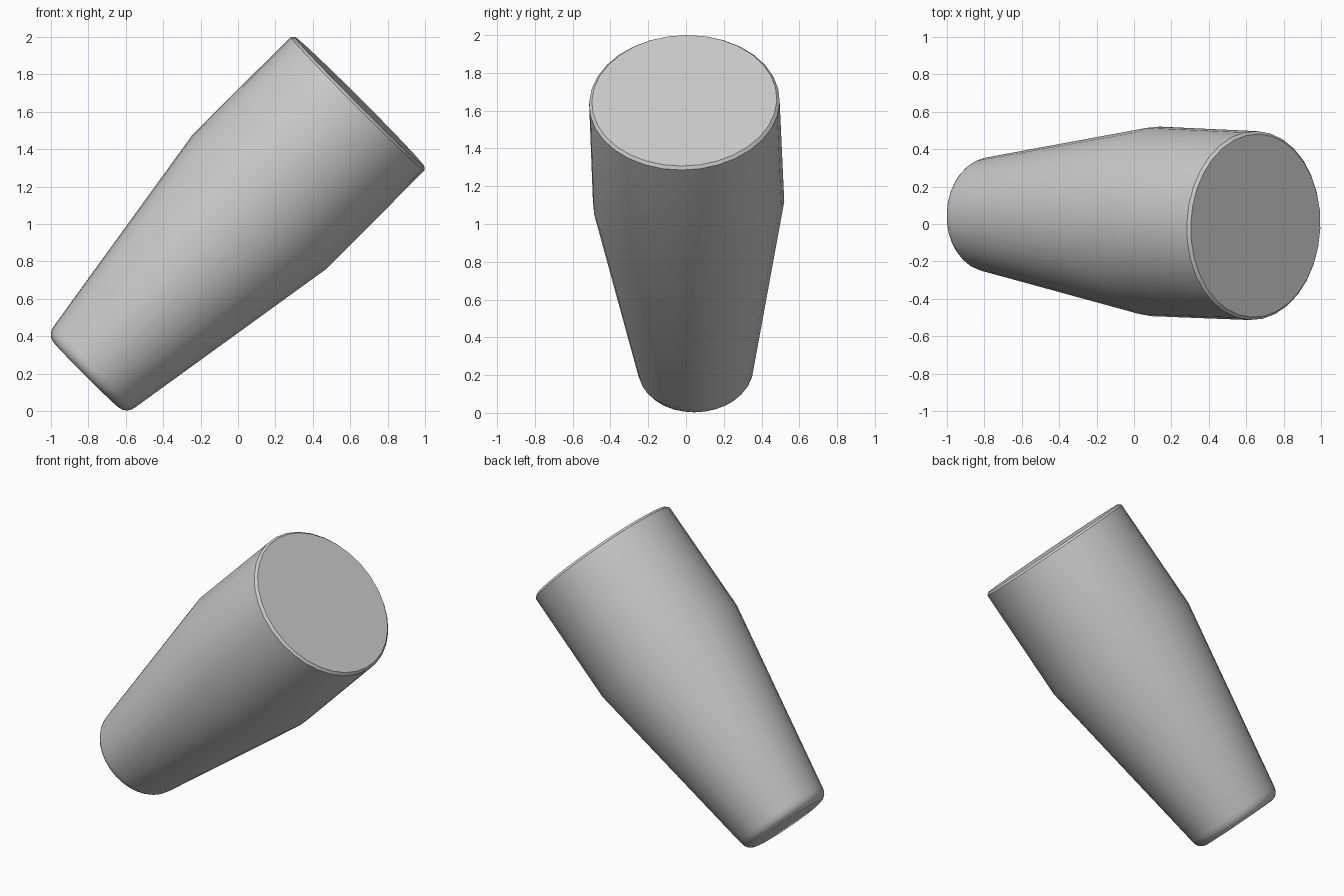
import bpy, bmesh, math
from mathutils import Vector

cube = bpy.data.objects.get("Cube")
if cube:
    bpy.data.objects.remove(cube, do_unlink=True)

SIDES = 32

# Single grey material
grey = bpy.data.materials.new("light_grey")
grey.use_nodes = True
colour = (0.6, 0.6, 0.6, 1)
grey.diffuse_color = colour
grey.node_tree.nodes["Principled BSDF"].inputs["Base Color"].default_value = colour

# Half profile (radius, height along the axis): rounded base, taper, straight top, small chamfer
profile = [(0.25, 0.0), (0.272, 0.006), (0.29, 0.02), (0.302, 0.04), (0.308, 0.065),
           (0.507, 1.31), (0.505, 2.05), (0.49, 2.065)]

bm = bmesh.new()
rings = []
for radius, height in profile:
    angles = [2 * math.pi * i / SIDES for i in range(SIDES)]
    rings.append([bm.verts.new((radius * math.cos(a), radius * math.sin(a), height)) for a in angles])

# Walls between neighbouring rings
for low, high in zip(rings, rings[1:]):
    for i in range(SIDES):
        j = (i + 1) % SIDES
        bm.faces.new((low[i], low[j], high[j], high[i]))

# Flat end caps
bm.faces.new(rings[0][::-1])
bm.faces.new(rings[-1])

mesh = bpy.data.meshes.new("tapered_body")
bm.to_mesh(mesh)
bm.free()
mesh.materials.append(grey)

# Lean the axis over towards +x, very slightly towards the front
body = bpy.data.objects.new("tapered_body", mesh)
bpy.context.collection.objects.link(body)
body.rotation_euler = Vector((0.707, -0.03, 0.707)).to_track_quat('Z', 'Y').to_euler()
body.location = (-0.81, 0.053, 0.194)

bpy.ops.object.select_all(action='DESELECT')
body.select_set(True)
bpy.context.view_layer.objects.active = body
bpy.ops.object.shade_smooth_by_angle(angle=math.radians(30))
